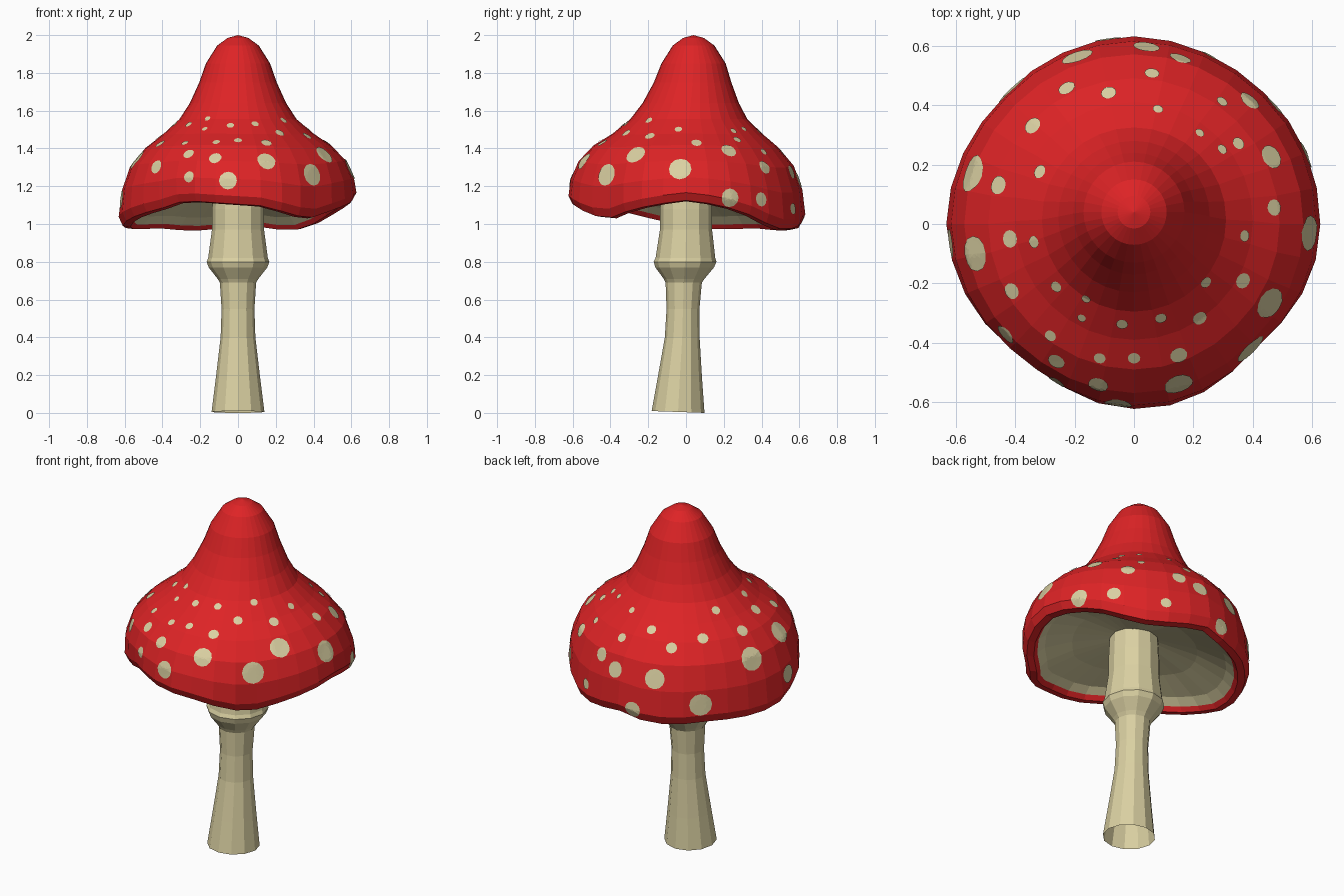
import bpy, math
from mathutils import Vector
from mathutils.bvhtree import BVHTree


def material(name, rgb):
    m = bpy.data.materials.new(name)
    m.diffuse_color = (*rgb, 1)
    return m


RED = material("cap red", (0.73, 0.017, 0.019))
CREAM = material("cream", (0.70, 0.63, 0.36))

# rim height and rim radius every 15 degrees, counter-clockwise from +x
RIM_Z = [1.12, 1.10, 1.06, 1.00, .96, .98, 1.00, .965, .965, .975, .975, .97,
         .985, 1.02, 1.05, 1.08, 1.12, 1.11, 1.10, 1.09, 1.04, 1.03, 1.07, 1.10]
RIM_R = [.625, .625, .625, .62, .62, .625, .63, .625, .62, .61, .615, .625,
         .63, .62, .605, .585, .58, .61, .62, .62, .60, .575, .60, .62]


def sample(table, angle):
    t = (math.degrees(angle) / 15) % 24
    i = int(t)
    return table[i % 24] + (table[(i + 1) % 24] - table[i % 24]) * (t - i)


def make(name, verts, faces, mat):
    me = bpy.data.meshes.new(name)
    me.from_pydata(verts, [], faces)
    me.materials.append(mat)
    ob = bpy.data.objects.new(name, me)
    bpy.context.collection.objects.link(ob)
    return ob


def lathe(name, profile, n, mat, tip=None):
    """Profile rows, top to bottom: radius, z, amount of rim wave, y shift."""
    verts, faces = [], []
    for r, z, w, dy in profile:
        for i in range(n):
            a = math.tau * i / n
            rr = r * (1 + w * (sample(RIM_R, a) / .625 - 1))
            zz = z + w * (sample(RIM_Z, a) - 1.05)
            verts.append((rr * math.cos(a), rr * math.sin(a) + dy, zz))
    for k in range(len(profile) - 1):
        for i in range(n):
            j = (i + 1) % n
            faces.append((k*n + i, (k+1)*n + i, (k+1)*n + j, k*n + j))
    if tip:
        verts.append(tip)
        faces += [(len(verts) - 1, i, (i + 1) % n) for i in range(n)]
    return make(name, verts, faces, mat)


# cap shell with rolled-under lip
cap = lathe("cap", [
    (.055, 1.985, 0, .04), (.11, 1.945, 0, .04), (.17, 1.85, 0, .04),
    (.205, 1.75, 0, .035), (.255, 1.64, 0, .025), (.31, 1.555, 0, .015),
    (.40, 1.475, .05, .01), (.49, 1.41, .12, 0), (.57, 1.32, .25, 0),
    (.613, 1.21, .55, 0), (.627, 1.10, .95, 0), (.605, 1.055, 1, 0),
    (.565, 1.05, 1, 0), (.545, 1.075, 1, 0)], 32, RED, (0, .04, 2.0))

# gills under the cap
lathe("gills", [(.545, 1.075, 1, 0), (.50, 1.11, .9, 0), (.34, 1.16, .5, 0),
                (.10, 1.20, 0, 0)], 32, CREAM)

# stem with collar, leaning forward at the foot, open at the bottom
lathe("stem", [
    (.13, 1.21, 0, 0), (.137, 1.08, 0, 0), (.138, .97, 0, 0),
    (.158, .82, 0, -.003), (.166, .80, 0, -.005), (.155, .77, 0, -.007),
    (.108, .71, 0, -.01), (.096, .69, 0, -.012), (.087, .55, 0, -.016),
    (.092, .40, 0, -.02), (.118, .18, 0, -.033), (.14, .005, 0, -.042)], 12, CREAM)
stem = bpy.data.objects["stem"]
for v in stem.data.vertices[-12:]:
    v.co.z = .005 - (v.co.y + .042) * .035   # slightly tilted foot

# spots seen from above: x, y, radius
SPOTS = [
    (.15, -.54, .05), (-.12, -.54, .034), (-.26, -.46, .03), (-.43, -.37, .038),
    (.455, -.265, .055), (-.115, -.45, .02), (0, -.45, .021), (.15, -.44, .029),
    (-.28, -.375, .02), (.22, -.315, .025), (.09, -.315, .02), (-.04, -.335, .02),
    (-.175, -.315, .015), (-.16, -.25, .016), (-.26, -.21, .02), (.24, -.195, .02),
    (.365, -.19, .027), (-.41, -.225, .028), (.37, -.04, .02), (.47, .055, .028),
    (.46, .225, .042), (.39, .415, .038), (.35, .27, .022), (.295, .25, .018),
    (.295, .41, .02), (.22, .305, .016), (.08, .385, .018), (.06, .505, .025),
    (-.085, .44, .026), (.155, .555, .038), (-.19, .56, .055), (-.225, .455, .03),
    (-.41, .45, .062), (-.34, .33, .03), (-.545, .17, .065), (-.455, .13, .032),
    (-.315, .175, .024), (-.535, -.10, .06), (-.415, -.05, .03), (-.335, -.06, .021)]
# steep spots near the rim: compass angle, z, radius
RIM_SPOTS = [(265, 1.23, .048), (244, 1.25, .03), (313, 1.26, .06),
             (357, 1.29, .06), (186, 1.13, .05), (22, 1.14, .048),
             (40, 1.13, .038), (66, 1.08, .03), (98, 1.04, .045), (86, 1.23, .045)]

tree = BVHTree.FromPolygons([v.co for v in cap.data.vertices],
                            [p.vertices for p in cap.data.polygons])
hits = [(tree.ray_cast(Vector((x, y, 3)), Vector((0, 0, -1))), r) for x, y, r in SPOTS]
for deg, z, r in RIM_SPOTS:
    d = Vector((math.cos(math.radians(deg)), math.sin(math.radians(deg)), 0))
    hits.append((tree.ray_cast(d * 2 + Vector((0, 0, z)), -d), r))

# each spot is a disc of small rings laid onto the cap surface
verts, faces = [], []
SIDES, RINGS = 12, 4
for (loc, nor, _, _), r in hits:
    if loc is None:
        continue
    u = nor.cross(Vector((0, 0, 1))).normalized()
    v = nor.cross(u)
    base = len(verts)

    def drop(p):
        q = tree.ray_cast(p + nor * .08, -nor, .2)
        return (q[0] if q[0] else p) + nor * .004

    verts.append(drop(loc))
    for k in range(1, RINGS + 1):
        for i in range(SIDES):
            a = math.tau * i / SIDES
            verts.append(drop(loc + (u * math.cos(a) + v * math.sin(a)) * (r * k / RINGS)))
    for i in range(SIDES):
        j = (i + 1) % SIDES
        faces.append((base, base + 1 + i, base + 1 + j))
        for k in range(RINGS - 1):
            a, b = base + 1 + k * SIDES, base + 1 + (k + 1) * SIDES
            faces.append((a + i, b + i, b + j, a + j))
make("spots", verts, faces, CREAM)
